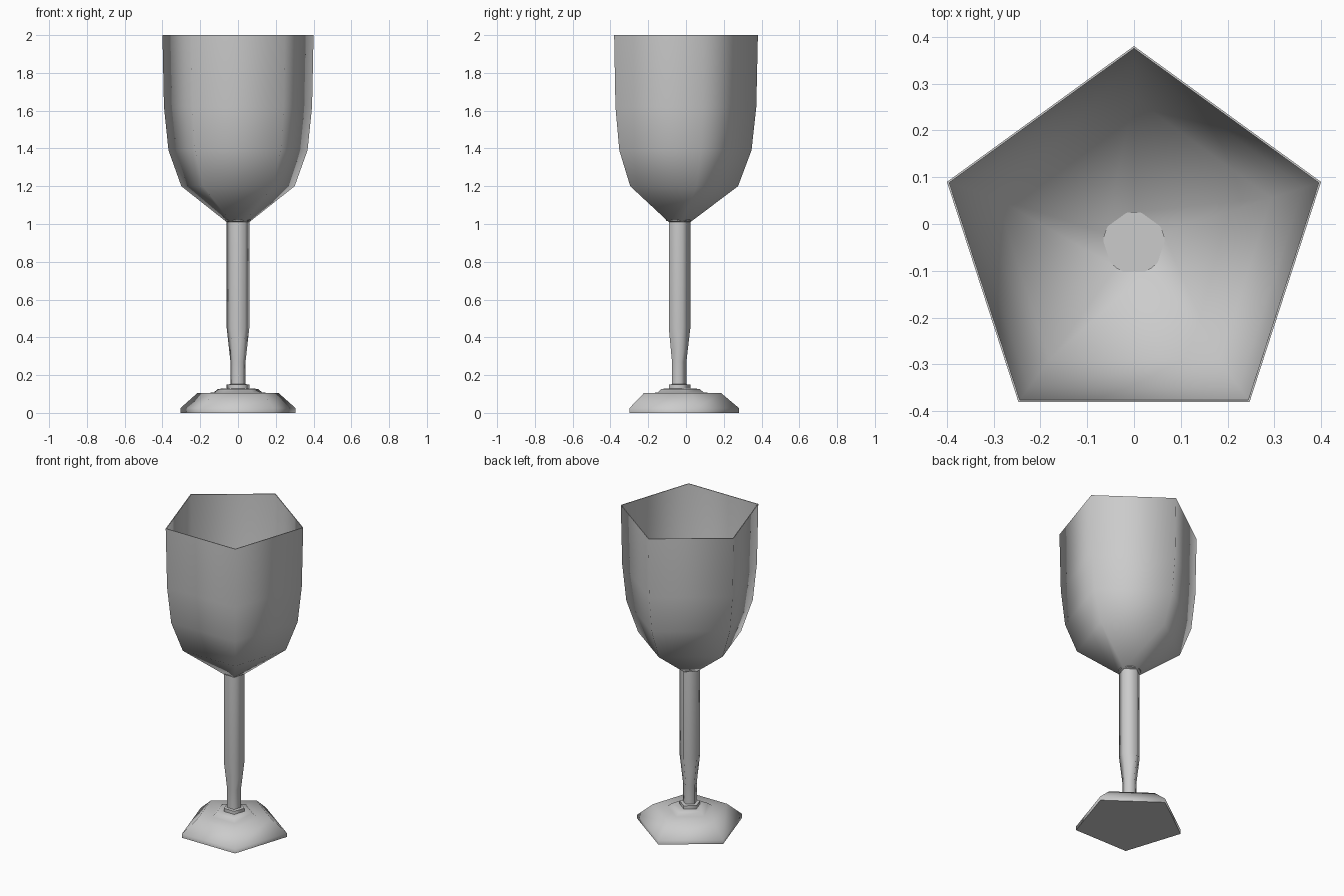
import bpy, bmesh
from math import cos, sin, pi, radians

if "Cube" in bpy.data.objects:
    bpy.data.objects.remove(bpy.data.objects["Cube"])

CY = -0.04   # axis offset that centres the pentagon's bounding box
C18 = cos(radians(18))


def lathe(name, profile, sides=5):
    """Spin (half-width, z) points into a prism-like body with one corner at +y."""
    bm = bmesh.new()
    rings = []
    for w, z in profile:
        r = w / C18 if sides == 5 else w
        rings.append([bm.verts.new((r * cos(pi / 2 + 2 * pi * i / sides),
                                    CY + r * sin(pi / 2 + 2 * pi * i / sides), z))
                      for i in range(sides)])
    for a, b in zip(rings, rings[1:]):
        for i in range(sides):
            j = (i + 1) % sides
            bm.faces.new((a[i], a[j], b[j], b[i]))
    bm.faces.new(rings[0][::-1])
    bm.faces.new(rings[-1])
    me = bpy.data.meshes.new(name)
    bm.to_mesh(me)
    bm.free()
    ob = bpy.data.objects.new(name, me)
    bpy.context.collection.objects.link(ob)
    bpy.ops.object.select_all(action='DESELECT')
    ob.select_set(True)
    bpy.context.view_layer.objects.active = ob
    bpy.ops.object.shade_smooth_by_angle(angle=radians(75))
    return ob


# Foot: sloped pentagonal base with two small steps
lathe("foot", [(0.305, 0), (0.305, 0.025), (0.215, 0.105), (0.13, 0.107),
               (0.105, 0.127), (0.06, 0.13), (0.06, 0.15), (0.04, 0.152)])

# Stem: narrow at the bottom, flaring to full width
lathe("stem", [(0.04, 0.14), (0.04, 0.27), (0.06, 0.45), (0.06, 1.01)])

# Bowl: outer wall up to the rim, then the thin inner wall back down
outer = [(0.06, 1.01), (0.3, 1.2), (0.368, 1.39), (0.392, 1.62), (0.4, 2.0)]
inner = [(0.395, 2.0), (0.387, 1.62), (0.363, 1.39), (0.294, 1.202), (0.062, 1.018)]
lathe("bowl", outer + inner)

# Round disc closing the bottom of the bowl
lathe("bowl_floor", [(0.066, 1.016), (0.066, 1.026)], sides=32)
